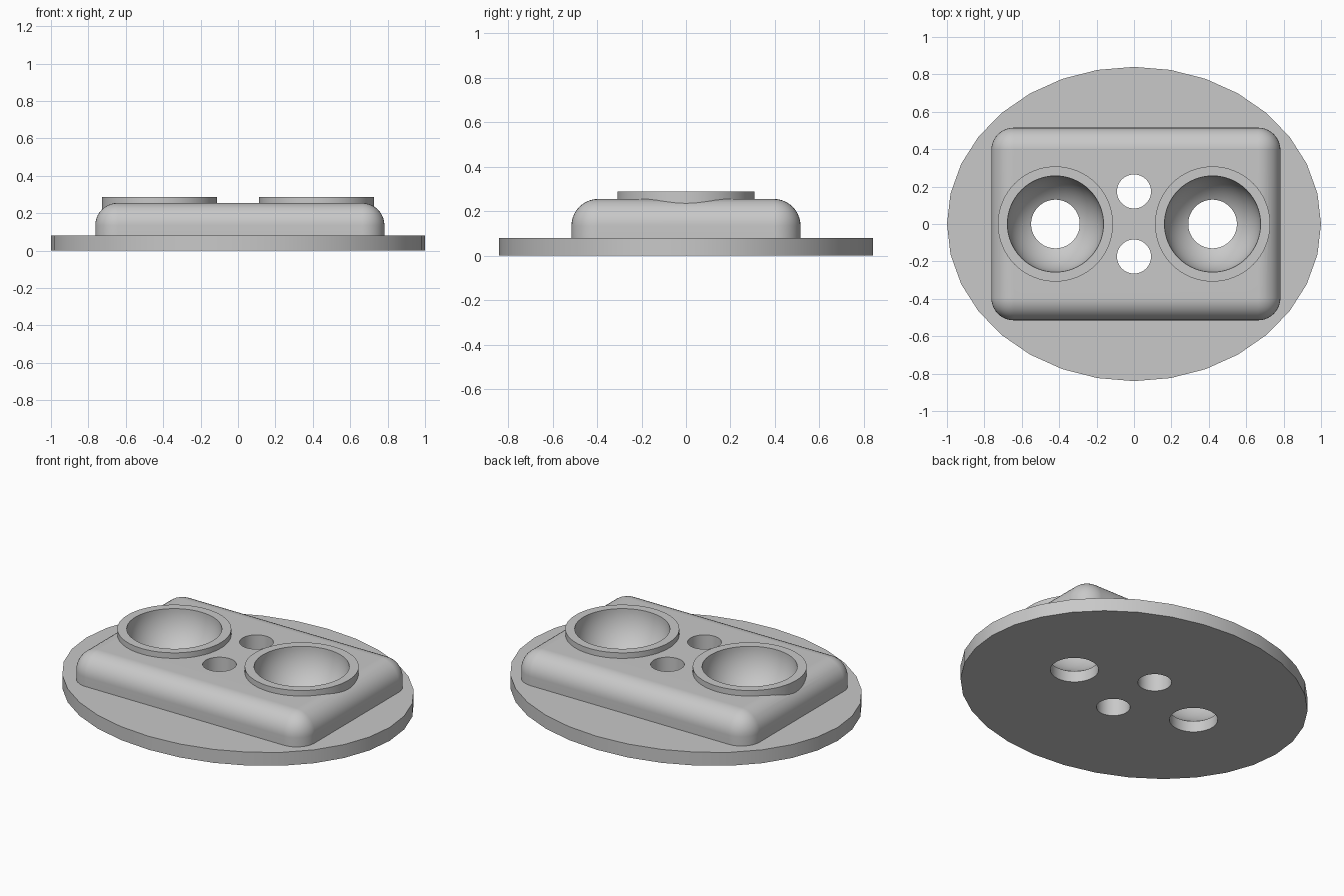
import bpy, bmesh, math

if "Cube" in bpy.data.objects:
    bpy.data.objects.remove(bpy.data.objects["Cube"])

grey = bpy.data.materials.new("light grey")
grey.diffuse_color = (0.58, 0.58, 0.58, 1)
grey.use_nodes = True
grey.node_tree.nodes["Principled BSDF"].inputs["Base Color"].default_value = grey.diffuse_color


def make_object(name, bm):
    bmesh.ops.recalc_face_normals(bm, faces=bm.faces)
    mesh = bpy.data.meshes.new(name)
    bm.to_mesh(mesh)
    bm.free()
    mesh.materials.append(grey)
    ob = bpy.data.objects.new(name, mesh)
    bpy.context.collection.objects.link(ob)
    return ob


def lathe(name, profile, sides, x=0, y=0, sx=1, sy=1):
    """Closed solid turned from (radius, z) points, capped at both ends."""
    bm = bmesh.new()
    rings = []
    for r, z in profile:
        angles = [2 * math.pi * i / sides for i in range(sides)]
        rings.append([bm.verts.new((x + sx * r * math.cos(a), y + sy * r * math.sin(a), z))
                      for a in angles])
    for low, high in zip(rings, rings[1:]):
        for i in range(sides):
            j = (i + 1) % sides
            bm.faces.new((low[i], low[j], high[j], high[i]))
    bm.faces.new(rings[0][::-1])
    bm.faces.new(rings[-1])
    return make_object(name, bm)


def combine(target, tool, operation):
    mod = target.modifiers.new("combine", 'BOOLEAN')
    mod.operation = operation
    mod.solver = 'EXACT'
    mod.object = tool
    bpy.context.view_layer.objects.active = target
    bpy.ops.object.modifier_apply(modifier=mod.name)
    bpy.data.objects.remove(tool)


# Oval base plate
plate = lathe("socket_plate", [(1, 0), (1, 0.08)], 32, sy=0.84)

# Raised block with rounded sides and top
bm = bmesh.new()
bmesh.ops.create_cube(bm, size=1)
for v in bm.verts:
    v.co = (v.co.x * 1.546 + 0.01, v.co.y * 1.03, 0.255 if v.co.z > 0 else 0.04)
edges = [e for e in bm.edges if max(v.co.z for v in e.verts) > 0.1]
bmesh.ops.bevel(bm, geom=edges, offset=0.12, segments=10, profile=0.5, affect='EDGES')
combine(plate, make_object("block", bm), 'UNION')

# Raised collars around the bowls
for x in (-0.42, 0.42):
    combine(plate, lathe("collar", [(0.308, 0.12), (0.308, 0.288)], 64, x), 'UNION')

# Round bowls that open into holes through the plate
R, HOLE, TOP = 0.257, 0.13, 0.288
start = math.asin(HOLE / R)
profile = [(HOLE, -0.1)]
for i in range(17):
    a = start + (math.pi / 2 - start) * i / 16
    profile.append((R * math.sin(a), TOP - R * math.cos(a)))
profile.append((R, 0.4))
for x in (-0.42, 0.42):
    combine(plate, lathe("bowl_cutter", profile, 64, x), 'DIFFERENCE')

# Two small through holes
for y in (-0.174, 0.174):
    combine(plate, lathe("hole_cutter", [(0.091, -0.1), (0.091, 0.4)], 48, 0, y), 'DIFFERENCE')

# Smooth curved surfaces, sharp rims
bpy.ops.object.select_all(action='DESELECT')
plate.select_set(True)
bpy.context.view_layer.objects.active = plate
bpy.ops.object.shade_smooth_by_angle(angle=math.radians(30))
weighted = plate.modifiers.new("weighted", 'WEIGHTED_NORMAL')
weighted.keep_sharp = True
